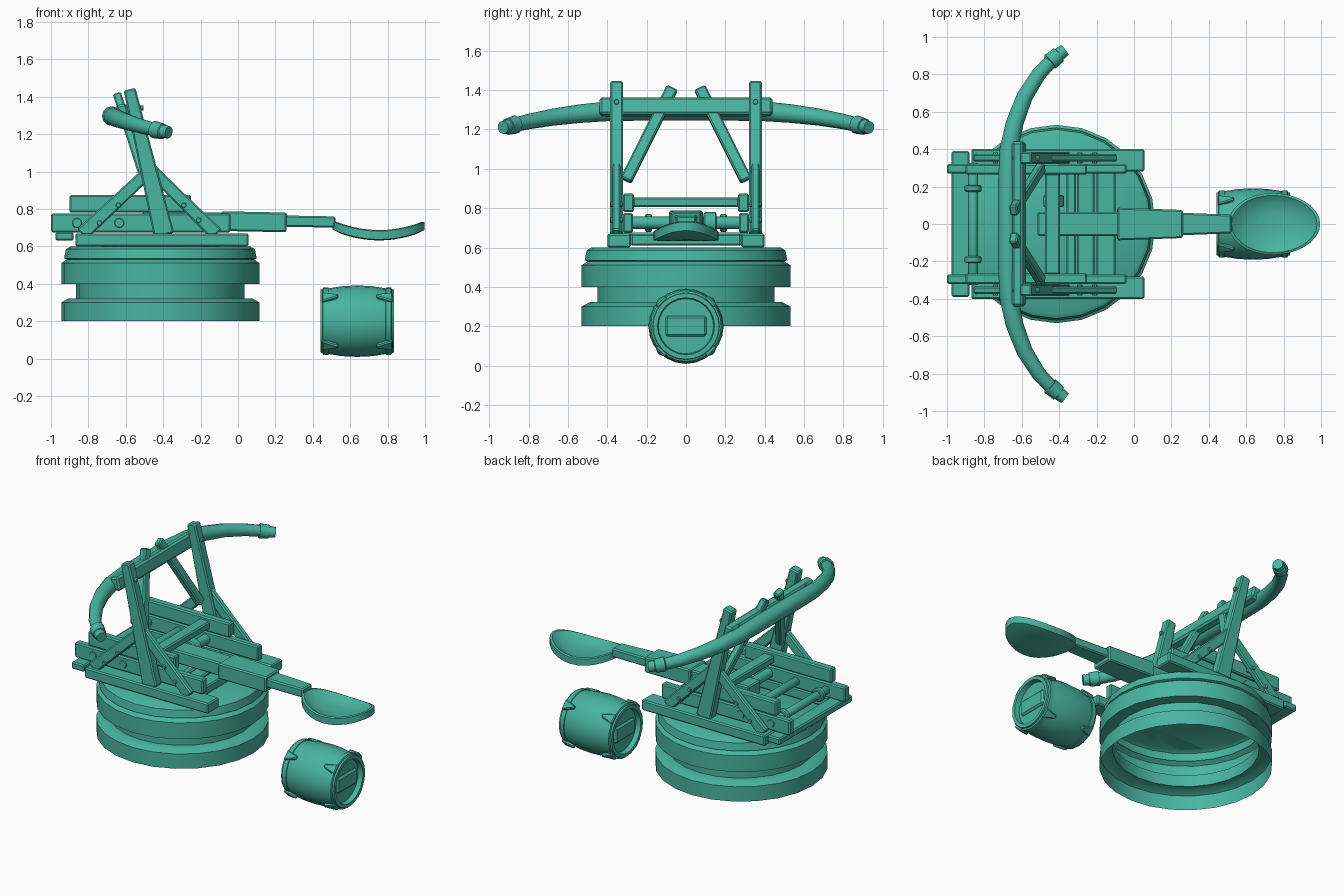
import bpy, bmesh, math
from mathutils import Vector, Matrix

if "Cube" in bpy.data.objects:
    bpy.data.objects.remove(bpy.data.objects["Cube"])

paint = bpy.data.materials.new("teal")
paint.diffuse_color = (.065, .46, .35, 1)
paint.use_nodes = True
paint.node_tree.nodes["Principled BSDF"].inputs["Base Color"].default_value = paint.diffuse_color

def finish(name, bm, bevel=0.0, smooth=False):
    bmesh.ops.recalc_face_normals(bm, faces=bm.faces)
    me = bpy.data.meshes.new(name)
    bm.to_mesh(me)
    bm.free()
    me.materials.append(paint)
    ob = bpy.data.objects.new(name, me)
    bpy.context.collection.objects.link(ob)
    if bevel:
        m = ob.modifiers.new("Bevel", 'BEVEL')
        m.width, m.segments = bevel, 1
    if smooth:
        bpy.context.view_layer.objects.active = ob
        ob.select_set(True)
        bpy.ops.object.shade_smooth_by_angle(angle=math.radians(35))
        ob.select_set(False)
    return ob

def box(name, x, y, z, bevel=0.008):
    bm = bmesh.new()
    size = [b - a for a, b in (x, y, z)]
    mid = [(a + b) / 2 for a, b in (x, y, z)]
    bmesh.ops.create_cube(bm, size=1, matrix=Matrix.Translation(mid) @ Matrix.Diagonal((*size, 1)))
    return finish(name, bm, bevel)

def beam(name, a, b, side, w0, w1, depth, bevel=0.008):
    # Timber from a to b; width tapers w0 to w1 along 'side', constant depth
    a, b = Vector(a), Vector(b)
    d = (b - a).normalized()
    s = Vector(side)
    s = (s - d * s.dot(d)).normalized()
    t = d.cross(s)
    bm = bmesh.new()
    rings = []
    for p, w in ((a, w0), (b, w1)):
        rings.append([bm.verts.new(p + s * i * w / 2 + t * j * depth / 2)
                      for i, j in ((-1, -1), (1, -1), (1, 1), (-1, 1))])
    for i in range(4):
        k = (i + 1) % 4
        bm.faces.new((rings[0][i], rings[0][k], rings[1][k], rings[1][i]))
    bm.faces.new(rings[0])
    bm.faces.new(rings[1])
    return finish(name, bm, bevel)

def lathe(name, profile, origin, axis='Z', n=24):
    # Revolve (radius, height) points; zero radius closes to a pole
    bm = bmesh.new()
    o = Vector(origin)
    def place(r, h, i):
        c, s = r * math.cos(math.tau * i / n), r * math.sin(math.tau * i / n)
        return o + Vector({'X': (h, c, s), 'Y': (s, h, c), 'Z': (c, s, h)}[axis])
    rings = [[bm.verts.new(place(r, h, i)) for i in range(n if r else 1)] for r, h in profile]
    for p, q in zip(rings, rings[1:]):
        for i in range(n):
            k = (i + 1) % n
            if len(p) == 1:
                bm.faces.new((p[0], q[k], q[i]))
            elif len(q) == 1:
                bm.faces.new((p[i], p[k], q[0]))
            else:
                bm.faces.new((p[i], p[k], q[k], q[i]))
    return finish(name, bm, smooth=True)

def rod(name, origin, r, a, b, axis='Y', n=12):
    return lathe(name, [(0, a), (r * .85, a), (r, a + .006), (r, b - .006), (r * .85, b), (0, b)], origin, axis, n)

# Turntable: hollow grooved drum
lathe("turntable", [(.53, .2), (.53, .30), (.49, .322), (.45, .322), (.45, .40), (.53, .40), (.53, .51),
                    (.50, .53), (.515, .535), (.505, .585), (.48, .60), (0, .60)], (-.415, 0, 0))

# Mirrored side timbers
for s, tag in ((-1, "front"), (1, "back")):
    def yy(a, b):
        return tuple(sorted((s * a, s * b)))
    box(tag + "_sill", (-.87, .055), yy(.28, .40), (.60, .67))
    box(tag + "_lower_rail", (-1, -.04), yy(.27, .32), (.675, .775))
    box(tag + "_upper_rail", (-.90, -.25), yy(.265, .32), (.78, .875))
    y = s * .353
    beam(tag + "_post", (-.395, y, .66), (-.58, y, 1.44), (1, 0, 0), .11, .064, .064)
    beam(tag + "_rear_brace", (-.835, y, .665), (-.455, y, 1.02), (1, 0, -1), .075, .065, .04)
    beam(tag + "_fore_brace", (-.115, y, .665), (-.475, y, 1.02), (1, 0, 1), .075, .065, .04)
    beam(tag + "_inner_brace", (-.495, s * .305, .94), (-.645, s * .07, 1.41), (0, 1, 0), .06, .06, .045)
    for i, (x, z) in enumerate(((-.74, .725), (-.64, .82), (-.29, .82), (-.21, .74))):
        rod(f"{tag}_bolt_{i}", (x, y, z), .014, -.03, .03, n=8)
    rod(tag + "_post_bolt", (-.56, y, 1.34), .014, -.09, .055, 'X', 8)

# Cross timbers, planks and rollers
box("rear_plank", (-.975, -.88), (-.39, .39), (.63, .677))
box("top_crossbar", (-.475, -.395), (-.27, .27), (.805, .855))
for i, (a, b) in enumerate(((-.36, -.31), (-.305, -.21), (-.2, -.10))):
    box(f"deck_plank_{i}", (a, b), (-.28, .28), (.61, .668))
for i, x in enumerate((-.86, -.635)):
    rod(f"roller_{i}", (x, 0, .725), .027, -.325, .325)
for s in (-1, 1):
    rod("roller_collar", (-.86, 0, .725), .045, s * .19 - .018, s * .19 + .018)
rod("arm_axle", (-.43, 0, .725), .032, -.28, .28)
rod("axle_collar", (-.43, 0, .725), .055, .09, .155)

# Throwing arm
box("arm_root", (-.515, -.05), (-.065, .065), (.69, .78))
beam("arm_sleeve", (-.09, 0, .735), (.26, 0, .728), (0, 1, 0), .175, .15, .105)
beam("arm_neck", (.25, 0, .735), (.52, 0, .73), (0, 1, 0), .12, .10, .06)

# Spoon: concentric rings, dished top and curved belly
def spoon():
    n, bm = 28, bmesh.new()
    levels = [(.35, -.035), (.65, -.028), (.86, -.008), (.93, 0), (1, -.006), (1, -.05), (.8, -.055), (.4, -.055)]
    rings = []
    for k, dz in levels:
        ring = []
        for i in range(n):
            a = math.tau * i / n
            x = .75 + .246 * k * math.cos(a)
            y = .165 * k * math.sin(a) * (1 - .03 * math.cos(a))
            z = .687 + .85 * (x - .755) ** 2 + dz
            ring.append(bm.verts.new((x, y, z)))
        rings.append(ring)
    for p, q in zip(rings, rings[1:]):
        for i in range(n):
            k = (i + 1) % n
            bm.faces.new((p[i], p[k], q[k], q[i]))
    bm.faces.new(rings[0])
    bm.faces.new(rings[-1])
    finish("spoon", bm, smooth=True)
spoon()

# Top crossbeam and curved bow, swept along its half path and mirrored
beam("crossbeam", (-.615, -.44, 1.315), (-.615, .44, 1.315), (.23, 0, -.97), .09, .09, .06, .012)

def bow():
    half = [(-.675, .0, 1.297, .052), (-.675, .22, 1.297, .052), (-.668, .40, 1.292, .05), (-.638, .54, 1.28, .047),
            (-.585, .68, 1.262, .043), (-.51, .80, 1.24, .039), (-.45, .865, 1.225, .037),
            (-.448, .867, 1.225, .047), (-.403, .905, 1.215, .043), (-.401, .907, 1.215, .036), (-.37, .93, 1.21, .033)]
    path = [(x, -y, z, r) for x, y, z, r in half[:0:-1]] + half
    n, bm, rings = 12, bmesh.new(), []
    for i, p in enumerate(path):
        lo, hi = path[max(0, i - 1)], path[min(len(path) - 1, i + 1)]
        d = (Vector(hi[:3]) - Vector(lo[:3])).normalized()
        u = d.cross(Vector((0, 0, 1))).normalized()
        v = u.cross(d)
        rings.append([bm.verts.new(Vector(p[:3]) + p[3] * (u * math.cos(math.tau * k / n) + v * math.sin(math.tau * k / n)))
                      for k in range(n)])
    for p, q in zip(rings, rings[1:]):
        for k in range(n):
            m = (k + 1) % n
            bm.faces.new((p[k], p[m], q[m], q[k]))
    bm.faces.new(rings[0])
    bm.faces.new(rings[-1])
    finish("bow", bm, smooth=True)
bow()

# Barrel on its side: bulging body, recessed ends, hoops, hoop plates
side = [(0, .165), (.14, .165), (.145, .197), (.168, .197), (.176, .15), (.187, .08)]
lathe("barrel", [(r, -h) for r, h in side] + [(.191, 0)] + side[::-1], (.637, 0, .2), 'X')
for s in (-1, 1):
    x = .637 + s * .168
    lathe("barrel_hoop", [(.165, -.02), (.18, -.014), (.18, .014), (.165, .02)], (x, 0, .2), 'X')
    box("barrel_end_board", tuple(sorted((.637 + s * .16, .637 + s * .185))), (-.105, .105), (.147, .253), .012)
    for i in range(4):
        a = math.radians(90 * i + 45)
        d = Vector((0, math.sin(a), math.cos(a)))
        beam("hoop_plate", Vector((x + s * .02, 0, .2)) + d * .176, Vector((x - s * .065, 0, .2)) + d * .187,
             d.cross(Vector((1, 0, 0))), .07, .02, .024, .006)
